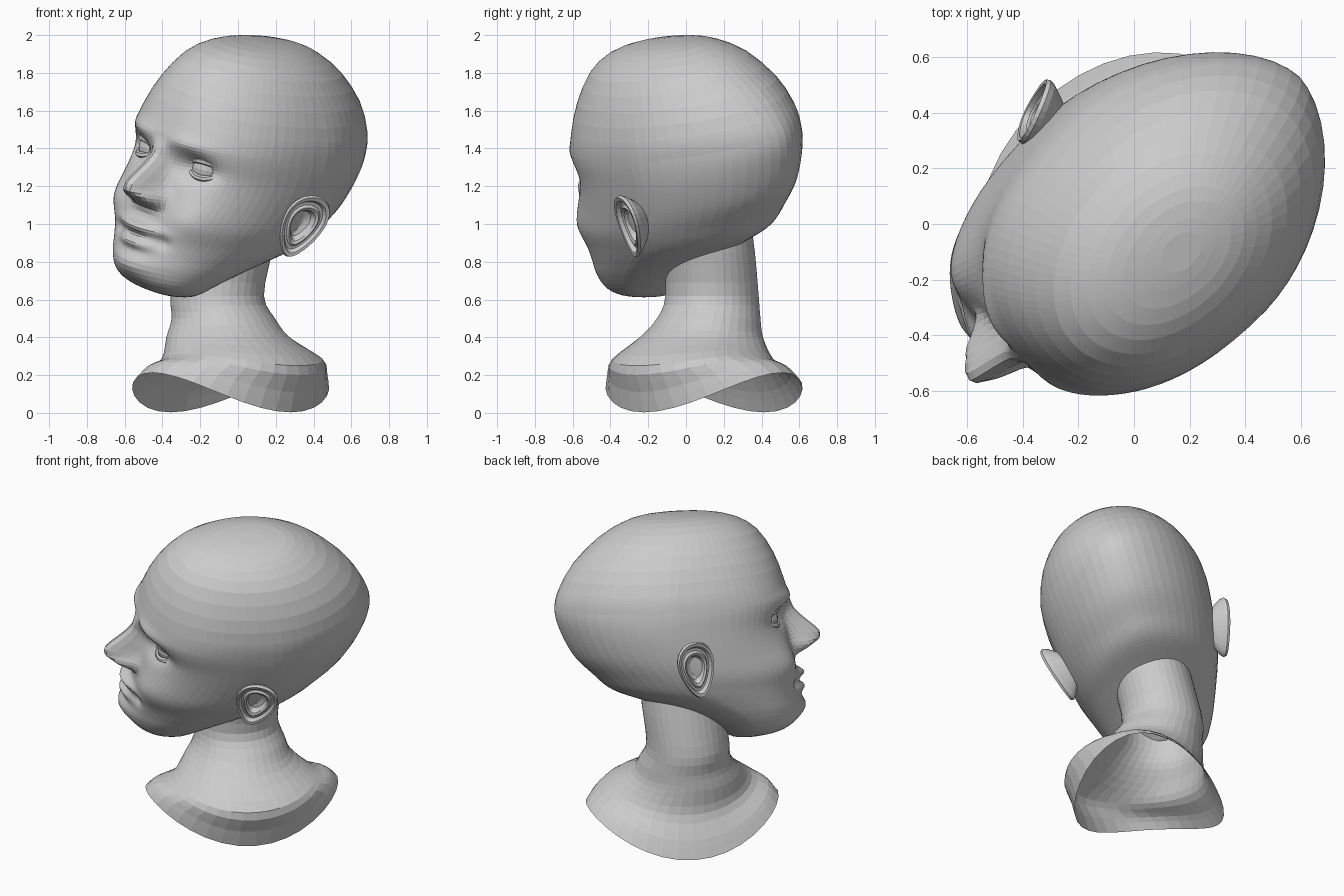
import bpy, bmesh, math
from mathutils import Matrix, Vector

if "Cube" in bpy.data.objects:
    bpy.data.objects.remove(bpy.data.objects["Cube"])

YAW = Matrix.Rotation(math.radians(-45), 4, 'Z')
HEAD = (Matrix.Translation((0, 0, 1.37)) @ YAW @ Matrix.Translation((.025, 0, 0))
        @ Matrix.Rotation(math.radians(15.5), 4, 'Y'))


def spline(keys, steps):
    """Catmull-Rom through rows of numbers; steps(row) = subdivisions of the span."""
    out = []
    for i in range(len(keys) - 1):
        p0, p1 = keys[max(i - 1, 0)], keys[i]
        p2, p3 = keys[i + 1], keys[min(i + 2, len(keys) - 1)]
        n = steps(p2)
        for s in range(n):
            t = s / n
            out.append([0.5 * (2 * b + (c - a) * t + (2 * a - 5 * b + 4 * c - d) * t * t
                               + (3 * b - a - 3 * c + d) * t ** 3)
                        for a, b, c, d in zip(p0, p1, p2, p3)])
    return out + [list(keys[-1])]


def loft(name, rings, matrix, cap_start=False, cap_end=False):
    bm = bmesh.new()
    rows = [[bm.verts.new(p) for p in r] for r in rings]
    n = len(rows[0])
    for a, b in zip(rows, rows[1:]):
        for i in range(n):
            bm.faces.new((a[i], a[(i + 1) % n], b[(i + 1) % n], b[i]))
    for use, row in ((cap_start, rows[0]), (cap_end, rows[-1])):
        if use:
            bm.faces.new(row)
    bmesh.ops.recalc_face_normals(bm, faces=bm.faces)
    me = bpy.data.meshes.new(name)
    bm.to_mesh(me)
    bm.free()
    ob = bpy.data.objects.new(name, me)
    bpy.context.collection.objects.link(ob)
    ob.matrix_world = matrix
    return ob


def lerp_table(table, z):
    for (z0, *a), (z1, *b) in zip(table, table[1:]):
        if z1 <= z <= z0:
            t = (z0 - z) / (z0 - z1)
            return [p + (q - p) * t for p, q in zip(a, b)]
    return None


# Head sections: height, back, front, half width
SECTIONS = [
    (.625, -.13, .04, .06), (.611, -.26, .20, .155), (.575, -.37, .34, .25),
    (.495, -.51, .46, .355), (.35, -.67, .55, .445), (.20, -.765, .60, .495),
    (.08, -.795, .62, .507), (-.05, -.765, .60, .50), (-.20, -.69, .62, .48),
    (-.32, -.58, .645, .455), (-.42, -.47, .655, .415), (-.50, -.28, .66, .375),
    (-.58, -.08, .66, .33), (-.66, .09, .64, .275), (-.71, .17, .59, .225),
    (-.74, .21, .52, .165), (-.76, .25, .43, .09)]
# Face relief: side offset, height, depth, width, tall
RELIEF = [
    (.21, -.02, -.075, .10, .065), (.18, .10, .02, .13, .04), (.31, -.29, .05, .12, .13),
    (.085, -.225, .045, .035, .035), (0, -.395, .055, .13, .03), (0, -.48, .045, .11, .032),
    (.16, -.445, -.02, .04, .04), (0, -.60, .05, .14, .07)]
# Nose: height, projection, half width
NOSE = [(.09, 0, .05), (.0, .055, .05), (-.13, .185, .065), (-.165, .205, .075),
        (-.205, .19, .09), (-.25, .10, .095), (-.285, .02, .09), (-.32, 0, .09)]


def relief(x, z):
    d = 0
    for ox, oz, amp, wx, wz in RELIEF:
        for s in ((1, -1) if ox else (1,)):
            d += amp * math.exp(-((x - s * ox) / wx) ** 2 - ((z - oz) / wz) ** 2)
    nose = lerp_table(NOSE, z)
    if nose:
        d += nose[0] * math.exp(-(abs(x) / nose[1]) ** 2.6)
    return d


def power(v, e):
    return math.copysign(abs(v) ** e, v)


def head_ring(z, back, front, w, n=80):
    c = back + .48 * (front - back)
    top = min(1, max(0, (z - .1) / .4))
    n_front, n_back = 2.4 - .4 * top, 1.72 + .28 * top      # rounder towards the crown
    ring = []
    for i in range(n):
        t = 2 * math.pi * i / n
        a = t - .62 * math.sin(t)              # denser columns on the face
        ca, sa = math.cos(a), math.sin(a)
        e = 2 / n_front if ca > 0 else 2 / n_back
        x = w * power(sa, e)
        f = c + (front - c if ca > 0 else c - back) * power(ca, e)
        if ca > 0:
            f += relief(x, z) * min(1, ca * 3)
        ring.append((x, -f, z))
    return ring


rows = spline(SECTIONS, lambda k: 2 if k[0] > .1 else (7 if k[0] > -.6 else 3))
loft("head", [head_ring(*r) for r in rows], HEAD, True, True)


# Neck flaring into an open saddle-shaped shoulder edge: side, forward, radii, height, saddle
NECK = [
    (-.095, -.04, .45, .585, .108, .105), (-.06, -.04, .44, .53, .19, .08),
    (-.01, -.04, .42, .435, .28, .03), (-.095, -.02, .325, .33, .40, 0),
    (-.14, -.03, .275, .275, .50, 0), (-.175, -.02, .245, .25, .62, 0),
    (-.13, -.04, .24, .25, .85, 0), (-.08, -.05, .24, .25, 1.05, 0)]


def neck_ring(l, f, rl, rf, z, s, n=36):
    ring = []
    for i in range(n):
        a = 2 * math.pi * i / n
        ring.append((l + rl * math.cos(a), -f - rf * math.sin(a), z - s * math.cos(2 * a)))
    return ring


loft("neck", [neck_ring(*r) for r in spline(NECK, lambda k: 3)], YAW)


# Ears: concentric rings, scale of the outline and outward height
EAR = [(.50, -.06), (.72, -.03), (.97, .01), (1.04, .03), (1.0, .045), (.88, .042),
       (.80, .02), (.70, .02), (.62, .03), (.52, .022), (.42, -.01), (.2, -.02)]


def ear_ring(scale, out, side, n=32):
    ring = []
    for i in range(n):
        a = 2 * math.pi * i / n
        z = .175 * math.sin(a)
        y = .115 * math.cos(a) * (1 + .3 * math.sin(a)) + .02 * math.sin(a)
        ring.append((side * out, y * scale, z * scale))
    return ring


for side, label in ((1, "left"), (-1, "right")):
    ear = (Matrix.Translation((side * .485, .04, -.25))
           @ Matrix.Rotation(math.radians(-22 * side), 4, 'Z')
           @ Matrix.Rotation(math.radians(8 * side), 4, 'Y')
           @ Matrix.Rotation(math.radians(-6), 4, 'X'))
    loft(label + "_ear", [ear_ring(s, o, side) for s, o in EAR], HEAD @ ear, False, True)

    # Eyeball with an almond-shaped lid rim
    eye = HEAD @ Matrix.Translation((side * .205, -.445, -.02)) @ Matrix.Rotation(
        math.radians(22 * side), 4, 'Z')
    bpy.ops.mesh.primitive_uv_sphere_add(segments=20, ring_count=12, radius=.085)
    ball = bpy.context.object
    ball.name = label + "_eyeball"
    ball.matrix_world = eye
    rings = []
    for i in range(24):
        a = 2 * math.pi * i / 24
        rim = Vector((.085 * math.cos(a), 0, .045 * math.sin(a)))
        rim.y = -.085 + .05 * math.cos(a) ** 2
        out = Vector((math.cos(a), 0, math.sin(a)))
        rings.append([rim + out * .016 * math.cos(b) + Vector((0, .014 * math.sin(b), 0))
                      for b in (k * math.pi / 3 for k in range(6))])
    loft(label + "_eyelids", rings + [rings[0]], eye)
